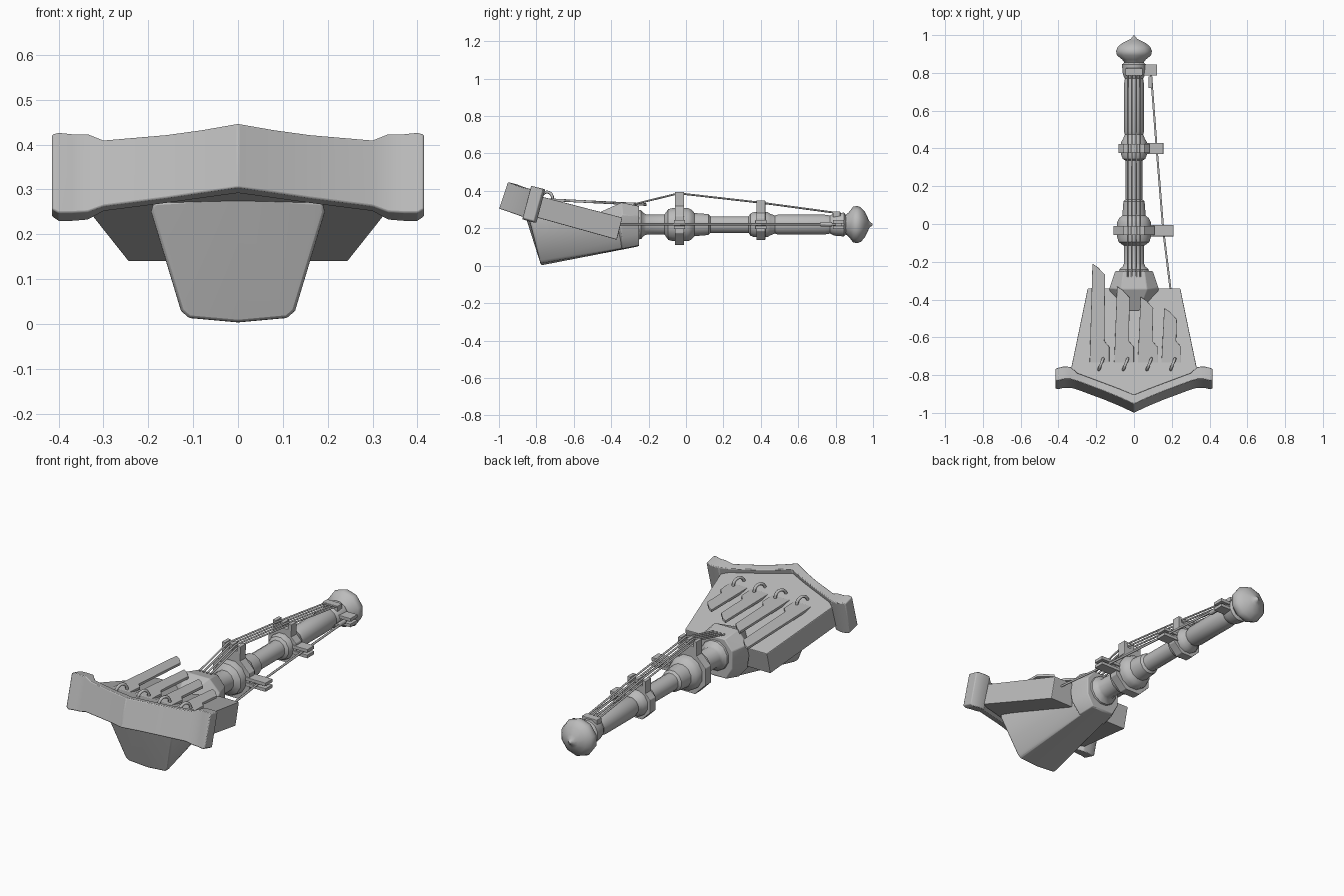
import bpy, bmesh, math
from mathutils import Vector

if "Cube" in bpy.data.objects:
    bpy.data.objects.remove(bpy.data.objects["Cube"])

grey = bpy.data.materials.new("stone_grey")
grey.diffuse_color = (0.5, 0.5, 0.5, 1)
grey.use_nodes = True
grey.node_tree.nodes["Principled BSDF"].inputs["Base Color"].default_value = grey.diffuse_color
AXIS = 0.22  # height of the handle axis


def finish(name, bm, bevel=0, smooth=0):
    bmesh.ops.recalc_face_normals(bm, faces=bm.faces)
    me = bpy.data.meshes.new(name)
    bm.to_mesh(me)
    bm.free()
    ob = bpy.data.objects.new(name, me)
    bpy.context.collection.objects.link(ob)
    me.materials.append(grey)
    if bevel:
        m = ob.modifiers.new("bevel", 'BEVEL')
        m.width, m.segments, m.limit_method = bevel, 2, 'ANGLE'
        m.angle_limit = math.radians(35)
    if smooth:
        bpy.ops.object.select_all(action='DESELECT')
        ob.select_set(True)
        bpy.context.view_layer.objects.active = ob
        bpy.ops.object.shade_smooth_by_angle(angle=math.radians(smooth))
    return ob


def loft(name, rings, bevel=0, smooth=0):
    """Skin closed rings of equal length and cap both ends."""
    bm = bmesh.new()
    vs = [[bm.verts.new(p) for p in r] for r in rings]
    n = len(vs[0])
    for a, b in zip(vs, vs[1:]):
        for i in range(n):
            j = (i + 1) % n
            bm.faces.new((a[i], a[j], b[j], b[i]))
    bm.faces.new(vs[0])
    bm.faces.new(vs[-1])
    return finish(name, bm, bevel, smooth)


def circle(y, r, n, z=AXIS):
    return [(r * math.cos((i + .5) * 2 * math.pi / n), y,
             z + r * math.sin((i + .5) * 2 * math.pi / n)) for i in range(n)]


def lathe(name, profile, n, smooth):
    return loft(name, [circle(y, r, n) for y, r in profile], 0, smooth)


def hull(name, pts, bevel=0, smooth=0):
    """Convex solid from half its points, mirrored in x."""
    bm = bmesh.new()
    for x, y, z in pts:
        for s in ((1, -1) if x else (1,)):
            bm.verts.new((s * x, y, z))
    bmesh.ops.convex_hull(bm, input=bm.verts)
    bmesh.ops.dissolve_limit(bm, angle_limit=0.02, verts=bm.verts, edges=bm.edges)
    return finish(name, bm, bevel, smooth)


def box(name, lo, hi, bevel=0):
    return loft(name, [[(lo[0], lo[1], z), (hi[0], lo[1], z),
                        (hi[0], hi[1], z), (lo[0], hi[1], z)] for z in (lo[2], hi[2])], bevel)


def rod(name, pts, r, n=6):
    """Thin tube along a path."""
    rings = []
    for i, p in enumerate(pts):
        d = (Vector(pts[min(i + 1, len(pts) - 1)]) - Vector(pts[max(i - 1, 0)])).normalized()
        u = d.cross(Vector((1, 0, 0)) if abs(d.x) < .9 else Vector((0, 0, 1))).normalized()
        v = d.cross(u)
        rings.append([Vector(p) + r * (u * math.cos(k * 2 * math.pi / n)
                      + v * math.sin(k * 2 * math.pi / n)) for k in range(n)])
    return loft(name, rings, 0, 65)


# Tilted wedge body: flat top falling towards the handle
def deck(y):
    return .257 - .26 * (y + .34)


outline = [(.245, -.34), (.34, -.80), (.30, -.825), (0, -.93)]
outline += [(-x, y) for x, y in outline[-2::-1]]
loft("body", [[(x, y - (.03 if y > -.4 and low else 0), deck(y) - low) for x, y in outline]
              for low in (.118, 0)], .004)

# Keel under the body
hull("keel", [(.195, -.835, .25), (.19, -.845, .272), (0, -.865, .285),
              (.128, -.78, .028), (.11, -.778, .012), (0, -.775, .002),
              (.1, -.25, .22), (.1, -.25, .17), (.065, -.25, .108), (0, -.25, .104),
              (.125, -.35, .25), (.13, -.4, .24)], .008, 30)

# Neck block joining the body to the handle
hull("neck_block", [(.1, -.25, .17), (.1, -.25, .265), (.055, -.25, .318), (.065, -.25, .108),
                    (.13, -.34, .15), (.13, -.34, .275), (.07, -.345, .338),
                    (.08, -.34, .09), (.03, -.46, .286), (.13, -.36, .25)], .004, 30)

# Swept striking plate at the front, with flared ends
half = [(0, -1.0, .305, .447, .05), (.08, -.963, .293, .433, .046), (.16, -.93, .281, .422, .043),
        (.30, -.878, .263, .410, .043), (.335, -.868, .250, .424, .065),
        (.37, -.868, .248, .424, .068), (.40, -.875, .248, .427, .068), (.415, -.873, .256, .423, .06)]
stations = [(-x, *r) for x, *r in half[:0:-1]] + half
loft("striking_plate", [[(x, y, zb), (x, y + t, zb - t * .28),
                         (x, y + t + .047, zt - t * .24), (x, y + .047, zt)]
                        for x, y, zb, zt, t in stations], .004, 25)

# Turned handle
lathe("handle", [(-.27, .085), (-.24, .08), (-.225, .062), (-.21, .056), (-.115, .056),
                 (-.095, .085), (-.07, .092), (.01, .092), (.03, .082), (.045, .064), (.12, .058),
                 (.13, .046), (.335, .046), (.345, .062), (.365, .07), (.435, .07), (.45, .06),
                 (.475, .05), (.49, .055), (.74, .055), (.77, .05), (.785, .058), (.80, .062),
                 (.845, .066), (.86, .045), (.88, .04)], 12, 35)
lathe("pommel", [(.85, .05), (.87, .065), (.893, .095), (.915, .1), (.935, .092), (.955, .07),
                 (.972, .036), (.98, .018), (.997, .004)], 10, 50)

# Bridges: collar ring, upright with two prongs, twin side plates
for label, y, r, top, x0, x1 in (("lower", -.035, .118, .395, .10, .21),
                                 ("upper", .40, .09, .348, .075, .155)):
    d = .024
    loft(label + "_collar", [circle(y + s * d, r, 8) for s in (-1, 1)], .003)
    box(label + "_upright", (-.055, y - d, AXIS), (.055, y + d, top - .03), .003)
    for i, x in enumerate((-.045, 0, .045)):
        box(f"{label}_prong_{i}", (x - .01, y - d, top - .035), (x + .01, y + d, top), .002)
    for z in (.205, .235):
        box(f"{label}_side_plate", (x0 - .03, y - .03, z - .009), (x1, y + .03, z + .009), .002)
    box(label + "_side_core", (x0 - .03, y - .02, .205), (x0 + .035, y + .02, .235))

# End bracket near the pommel
for z in (.205, .235):
    box("end_side_plate", (.03, .785, z - .009), (.122, .845, z + .009), .002)
box("end_side_core", (.03, .795, .205), (.085, .835, .235))
box("string_anchor", (-.045, .785, .26), (.045, .825, .29), .003)

# Strings over the bridges and along the side
for i, x in enumerate((-.033, -.011, .011, .033)):
    rod(f"string_{i}", [(x, -.28, .328), (x, -.04, .387), (x, .40, .337), (x, .80, .283)], .005)
rod("side_string", [(.195, -.36, .222), (.155, -.035, .222), (.12, .40, .222), (.09, .80, .222)], .006)
rod("side_string_knot", [(.088, .72, .222), (.088, .78, .222)], .013)

# Four thin blades hovering over the body, each held by a hook
for i, (x, tip) in enumerate(((-.235, -.21), (-.105, -.33), (.02, -.385), (.145, -.445))):
    plan = [(x, -.735), (x + .015, tip), (x + .045, tip - .02), (x + .082, tip - .06),
            (x + .078, -.62), (x + .104, -.65), (x + .104, -.735)]
    loft(f"blade_{i}", [[(px, py, .36 - .05 * (py + .735) + h) for px, py in plan]
                        for h in (-.014, 0)], .002)
    rod(f"hook_{i}", [(x + .06 + .012 * math.cos(a), -.743 + .03 * math.cos(a),
                       .36 + .034 * math.sin(a)) for a in
                      [math.pi * k / 8 for k in range(-1, 10)]], .008)
